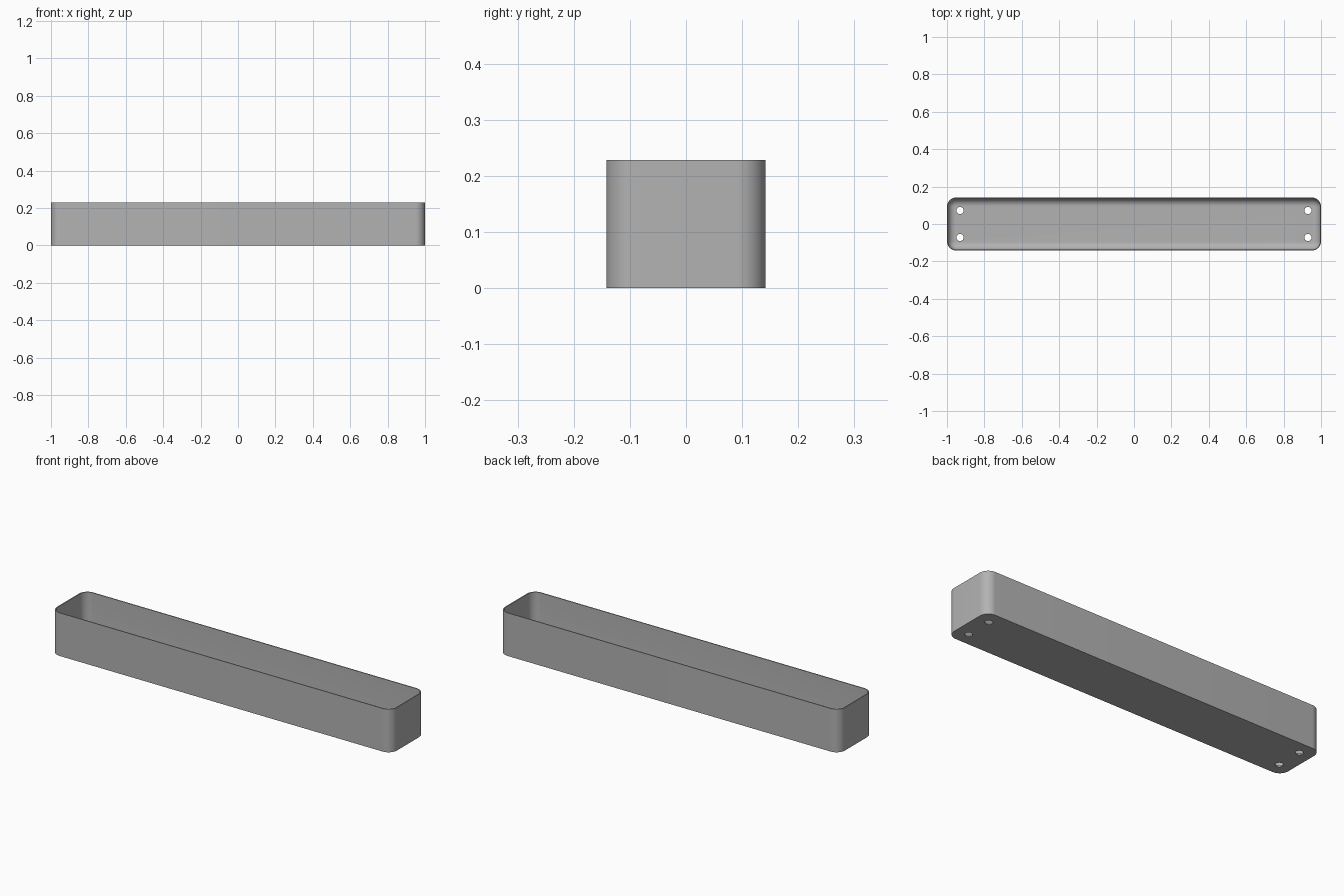
import bpy, bmesh
from math import sin, cos, pi

if "Cube" in bpy.data.objects:
    bpy.data.objects.remove(bpy.data.objects["Cube"])

HALF_X, HALF_Y, HEIGHT = 1.0, 0.142, 0.229
CORNER, WALL, FLOOR, FILLET = 0.05, 0.005, 0.007, 0.041
CORNER_STEPS, FILLET_STEPS = 12, 10

grey = bpy.data.materials.new("plain grey")
grey.use_nodes = True
colour = (0.45, 0.45, 0.45, 1)
grey.diffuse_color = colour
grey.node_tree.nodes["Principled BSDF"].inputs["Base Color"].default_value = colour


def ring(bm, inset, z):
    """Rounded rectangle of vertices, moved inwards by inset."""
    r = CORNER - inset
    cx, cy = HALF_X - CORNER, HALF_Y - CORNER
    verts = []
    for q, (sx, sy) in enumerate([(1, 1), (-1, 1), (-1, -1), (1, -1)]):
        for i in range(CORNER_STEPS + 1):
            a = (q + i / CORNER_STEPS) * pi / 2
            verts.append(bm.verts.new((sx * cx + r * cos(a), sy * cy + r * sin(a), z)))
    return verts


# Tray: outer wall, rim, inner wall and the fillet down to the floor
bm = bmesh.new()
levels = [(0, 0), (0, HEIGHT), (WALL, HEIGHT)]
for i in range(FILLET_STEPS + 1):
    a = i / FILLET_STEPS * pi / 2
    levels.append((WALL + FILLET * (1 - cos(a)), FLOOR + FILLET * (1 - sin(a))))
rings = [ring(bm, inset, z) for inset, z in levels]
for low, high in zip(rings, rings[1:]):
    for i in range(len(low)):
        j = (i + 1) % len(low)
        bm.faces.new((low[i], low[j], high[j], high[i]))
bm.faces.new(rings[0][::-1])
bm.faces.new(rings[-1])
bmesh.ops.recalc_face_normals(bm, faces=bm.faces)
mesh = bpy.data.meshes.new("tray")
bm.to_mesh(mesh)
bm.free()
mesh.materials.append(grey)
tray = bpy.data.objects.new("tray", mesh)
bpy.context.collection.objects.link(tray)
bpy.context.view_layer.objects.active = tray
tray.select_set(True)

# Drain holes near the four corners of the floor
for sx in (-1, 1):
    for sy in (-1, 1):
        bpy.ops.mesh.primitive_cylinder_add(vertices=32, radius=0.019, depth=0.1,
                                            location=(sx * 0.93, sy * 0.072, 0))
        cutter = bpy.context.object
        cutter.name = "hole_cutter"
        cutter.hide_render = True
        cutter.data.materials.append(grey)
        bpy.ops.object.select_all(action='DESELECT')
        tray.select_set(True)
        bpy.context.view_layer.objects.active = tray
        cut = tray.modifiers.new("drain_hole", 'BOOLEAN')
        cut.operation = 'DIFFERENCE'
        cut.solver = 'EXACT'
        cut.object = cutter
        bpy.ops.object.modifier_apply(modifier=cut.name)
        bpy.data.objects.remove(cutter)

bpy.ops.object.shade_smooth_by_angle(angle=pi / 6)
